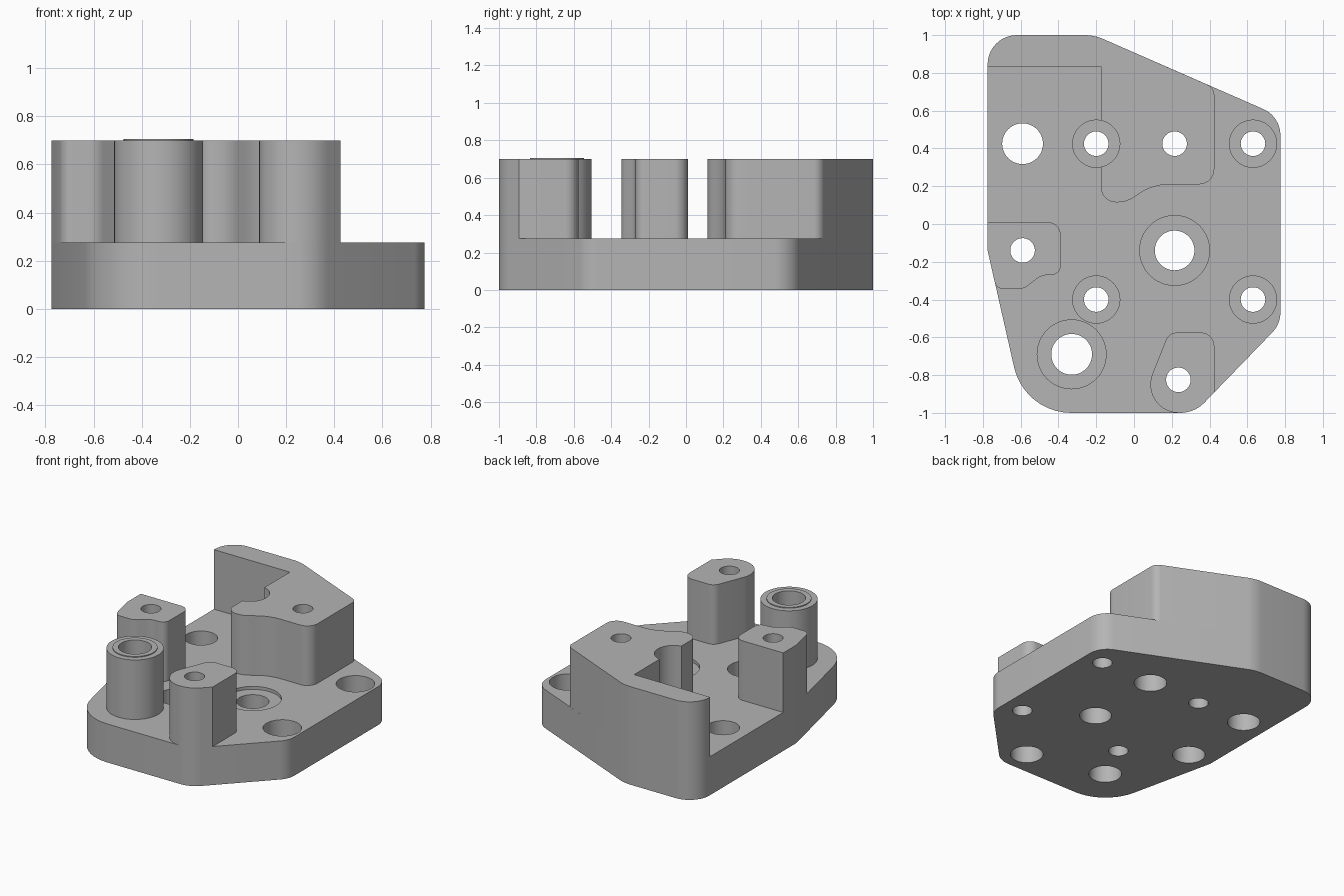
import bpy, bmesh, math
from mathutils import Vector

cube = bpy.data.objects.get("Cube")
if cube:
    bpy.data.objects.remove(cube, do_unlink=True)

PLATE_TOP, POST_TOP = 0.275, 0.70

grey = bpy.data.materials.new("machined_grey")
grey.use_nodes = True
colour = (0.46, 0.46, 0.46, 1)
grey.diffuse_color = colour
grey.node_tree.nodes["Principled BSDF"].inputs["Base Color"].default_value = colour


def add_object(name, bm):
    bmesh.ops.recalc_face_normals(bm, faces=bm.faces)
    mesh = bpy.data.meshes.new(name)
    bm.to_mesh(mesh)
    bm.free()
    mesh.materials.append(grey)
    obj = bpy.data.objects.new(name, mesh)
    bpy.context.collection.objects.link(obj)
    return obj


def rounded(corners, steps=10):
    """Outline from (x, y, fillet radius) corners."""
    points = []
    for i, (x, y, r) in enumerate(corners):
        p = Vector((x, y))
        if r == 0:
            points.append(p)
            continue
        a = (Vector(corners[i - 1][:2]) - p).normalized()
        b = (Vector(corners[(i + 1) % len(corners)][:2]) - p).normalized()
        half = a.angle(b) / 2
        centre = p + (a + b).normalized() * r / math.sin(half)
        start = p + a * r / math.tan(half) - centre
        end = p + b * r / math.tan(half) - centre
        turn = math.atan2(start.x * end.y - start.y * end.x, start.dot(end))
        for k in range(steps + 1):
            t = turn * k / steps
            c, s = math.cos(t), math.sin(t)
            points.append(centre + Vector((start.x * c - start.y * s,
                                           start.x * s + start.y * c)))
    return points


def prism(name, corners, z0, z1):
    bm = bmesh.new()
    outline = rounded(corners)
    rings = [[bm.verts.new((p.x, p.y, z)) for p in outline] for z in (z0, z1)]
    for ring in rings:
        bm.faces.new(ring)
    n = len(outline)
    for i in range(n):
        j = (i + 1) % n
        bm.faces.new((rings[0][i], rings[0][j], rings[1][j], rings[1][i]))
    return add_object(name, bm)


def turned(bm, x, y, profile, sides=48):
    """Closed solid of revolution from (radius, z) points."""
    rings = []
    for r, z in profile:
        rings.append([bm.verts.new((x + r * math.cos(k * math.tau / sides),
                                    y + r * math.sin(k * math.tau / sides), z))
                      for k in range(sides)])
    bm.faces.new(rings[0])
    bm.faces.new(rings[-1])
    for low, high in zip(rings, rings[1:]):
        for i in range(sides):
            j = (i + 1) % sides
            bm.faces.new((low[i], low[j], high[j], high[i]))


# Corners shared by the plate and the parts flush with it
back_left = (-0.775, 1, 0.155)
back_mid = (-0.21, 1, 0.25)
front_right = (0.32, -1, 0.18)
side_bend = (-0.775, -0.14, 0)

# Base plate
base_plate = prism("base_plate", [
    back_left, side_bend, (-0.58, -1, 0.31), front_right,
    (0.775, -0.53, 0.15), (0.775, 0.569, 0.15), back_mid], 0, PLATE_TOP)

# Tall back wall with its side block
back_block = prism("back_block", [
    back_left, (-0.775, 0.835, 0), (-0.175, 0.835, 0), (-0.175, 0.115, 0.08),
    (-0.04, 0.115, 0.15), (0.10, 0.21, 0.3), (0.425, 0.21, 0.08),
    (0.425, 0.722, 0.06), back_mid], PLATE_TOP, POST_TOP)

# Post on the sloping side
side_post = prism("side_post", [
    (-0.775, 0.01, 0), side_bend, (-0.729, -0.345, 0.05), (-0.585, -0.345, 0.09),
    (-0.49, -0.27, 0.1), (-0.388, -0.27, 0.05), (-0.388, 0.01, 0.07)],
    PLATE_TOP, POST_TOP)

# Post on the front edge
front_post = prism("front_post", [
    (0.185, -0.575, 0.06), (0.015, -1, 0.15), front_right,
    (0.425, -0.892, 0), (0.425, -0.575, 0.07)], PLATE_TOP, POST_TOP)

# Round boss with a slightly raised rim
bm = bmesh.new()
turned(bm, -0.33, -0.69, [(0.185, PLATE_TOP), (0.185, POST_TOP),
                          (0.145, POST_TOP), (0.145, POST_TOP + 0.006)])
round_boss = add_object("round_boss", bm)

# Hole cutter: stepped drills as (x, y, lower radius, step height, upper radius)
drills = [(x, y, 0.065, 0.115, 0.125) for x in (-0.2, 0.63) for y in (-0.4, 0.425)]
drills += [(x, y, 0.108, 0.42, 0.065)
           for x, y in ((0.215, 0.425), (-0.59, -0.14), (0.235, -0.825))]
drills += [(0.215, -0.14, 0.105, PLATE_TOP - 0.022, 0.185),
           (-0.59, 0.425, 0.108, 0.1, 0.108),
           (-0.33, -0.69, 0.108, 0.1, 0.108)]
bm = bmesh.new()
for x, y, low, step, high in drills:
    profile = [(low, -0.1), (low, step), (high, step), (high, 0.9)]
    if low == high:
        profile = [profile[0], profile[-1]]
    turned(bm, x, y, profile)
cutter = add_object("hole_cutter", bm)
cutter.hide_render = True

# Drill every part, then shade the curved walls smooth
for obj in (base_plate, back_block, side_post, front_post, round_boss):
    mod = obj.modifiers.new("holes", 'BOOLEAN')
    mod.operation = 'DIFFERENCE'
    mod.solver = 'EXACT'
    mod.object = cutter
    bpy.ops.object.select_all(action='DESELECT')
    obj.select_set(True)
    bpy.context.view_layer.objects.active = obj
    bpy.ops.object.modifier_apply(modifier=mod.name)
    bpy.ops.object.shade_smooth_by_angle(angle=math.radians(30))

bpy.data.objects.remove(cutter, do_unlink=True)
